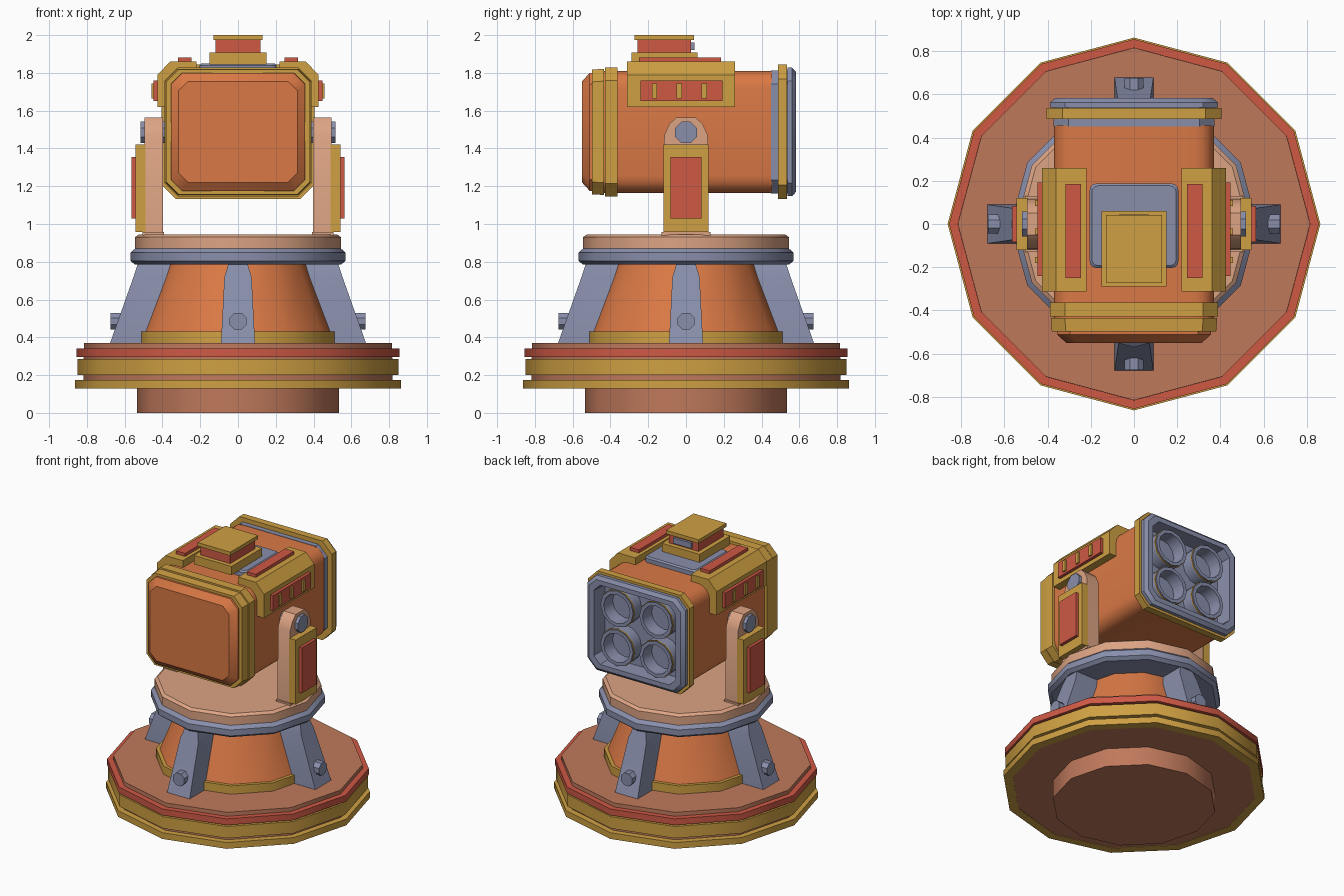
import bpy, bmesh, math
from math import pi, cos, sin

cube = bpy.data.objects.get("Cube")
if cube:
    bpy.data.objects.remove(cube)


def material(name, rgb):
    m = bpy.data.materials.new(name)
    m.use_nodes = True
    m.diffuse_color = (*rgb, 1)
    m.node_tree.nodes["Principled BSDF"].inputs["Base Color"].default_value = (*rgb, 1)
    return m


ORANGE = material("orange paint", (0.70, 0.19, 0.06))
GOLD = material("gold trim", (0.62, 0.35, 0.055))
RED = material("red accent", (0.62, 0.10, 0.06))
BROWN = material("clay brown", (0.52, 0.19, 0.105))
PEACH = material("pale peach", (0.72, 0.37, 0.23))
GREY = material("blue grey metal", (0.25, 0.275, 0.41))

# Maps section coordinates (u, v) and distance t to space, by loft axis
PLACE = {
    "x": lambda u, v, t: (t, u, v),
    "y": lambda u, v, t: (u, t, v),
    "z": lambda u, v, t: (u, v, t),
}


def loft(name, rings, mat, closed=False, turn=0.0):
    """Bridge equal-length rings of points; cap the ends or close into a ring."""
    bm = bmesh.new()
    loops = [[bm.verts.new(p) for p in ring] for ring in rings]
    n = len(loops[0])
    pairs = list(zip(loops, loops[1:]))
    if closed:
        pairs.append((loops[-1], loops[0]))
    else:
        bm.faces.new(loops[0])
        bm.faces.new(loops[-1])
    for a, b in pairs:
        for i in range(n):
            j = (i + 1) % n
            bm.faces.new((a[i], a[j], b[j], b[i]))
    bmesh.ops.recalc_face_normals(bm, faces=bm.faces)
    mesh = bpy.data.meshes.new(name)
    bm.to_mesh(mesh)
    bm.free()
    mesh.materials.append(mat)
    ob = bpy.data.objects.new(name, mesh)
    ob.rotation_euler.z = turn
    bpy.context.collection.objects.link(ob)
    bpy.ops.object.select_all(action="DESELECT")
    ob.select_set(True)
    bpy.context.view_layer.objects.active = ob
    bpy.ops.object.shade_smooth_by_angle(angle=math.radians(35))
    return ob


def lathe(name, profile, mat, axis="z", centre=(0, 0), n=12, phase=0.0, **kw):
    """Profile of (distance, radius) pairs turned around an axis."""
    rings = [[PLACE[axis](centre[0] + r * cos(phase + 2 * pi * i / n),
                          centre[1] + r * sin(phase + 2 * pi * i / n), t)
              for i in range(n)] for t, r in profile]
    return loft(name, rings, mat, **kw)


def rounded(hw, hh, r, seg):
    """Rectangle outline with rounded (or, with one segment, chamfered) corners."""
    pts = []
    for k, (sx, sy) in enumerate(((1, 1), (-1, 1), (-1, -1), (1, -1))):
        for i in range(seg + 1):
            a = pi / 2 * (k + i / seg)
            pts.append((sx * (hw - r) + r * cos(a), sy * (hh - r) + r * sin(a)))
    return pts


def shell(name, sections, mat, seg=1, axis="y", centre=(0, 1.4875), **kw):
    """Loft of (distance, half width, half height, corner) sections."""
    rings = [[PLACE[axis](centre[0] + u, centre[1] + v, t)
              for u, v in rounded(hw, hh, r, seg)] for t, hw, hh, r in sections]
    return loft(name, rings, mat, **kw)


def prism(name, outline, t0, t1, mat, axis):
    return loft(name, [[PLACE[axis](u, v, t) for u, v in outline] for t in (t0, t1)], mat)


def box(name, x, y, z, mat):
    return prism(name, [(x[0], y[0]), (x[1], y[0]), (x[1], y[1]), (x[0], y[1])], *z, mat, "z")


# Round base with its trim bands
lathe("base_drum", [(0, 0.535), (0.14, 0.535)], BROWN)
lathe("base_disc", [(0.132, 0.82), (0.37, 0.815)], BROWN)
for name, z0, z1, r, mat in (("base_lower_band", 0.13, 0.175, 0.862, GOLD),
                             ("base_middle_band", 0.2, 0.285, 0.85, GOLD),
                             ("base_upper_band", 0.297, 0.342, 0.855, RED)):
    lathe(name, [(z0, 0.8), (z0, r), (z1, r), (z1, 0.8)], mat, closed=True)

# Conical pedestal and turntable
lathe("pedestal_collar", [(0.365, 0.535), (0.43, 0.535)], GOLD)
lathe("pedestal_cone", [(0.42, 0.515), (0.79, 0.37)], ORANGE)
lathe("turntable_ring", [(0.785, 0.545), (0.805, 0.57), (0.848, 0.57), (0.87, 0.545)], GREY)
lathe("turntable", [(0.865, 0.545), (0.93, 0.545), (0.945, 0.525)], PEACH)

# Four buttresses, each with a bolt
for k in range(4):
    rings = [[(a, -w, z), (b, -w, z), (b, w, z), (a, w, z)] for z, a, b, w in
             ((0.368, 0.44, 0.678, 0.09), (0.72, 0.34, 0.553, 0.072), (0.79, 0.32, 0.53, 0.05))]
    loft("buttress", rings, GREY, turn=k * pi / 2)
    lathe("buttress_bolt", [(0.55, 0.048), (0.675, 0.048)], GREY, "x", (0, 0.485),
          n=8, phase=pi / 8, turn=k * pi / 2)

# Main housing: open at the back so that the bores can sink in
shell("housing", [(-0.44, 0.37, 0.3225, 0.09), (0.456, 0.37, 0.3225, 0.09),
                  (0.456, 0.33, 0.28, 0.05), (0.35, 0.33, 0.28, 0.05)], ORANGE, seg=4)
shell("front_cap", [(-0.42, 0.356, 0.316, 0.06), (-0.51, 0.356, 0.312, 0.06),
                    (-0.55, 0.314, 0.268, 0.05)], ORANGE)
shell("front_outer_frame", [(-0.497, 0.38, 0.33, 0.065), (-0.435, 0.385, 0.334, 0.065)], GOLD)
shell("front_inner_frame", [(-0.428, 0.388, 0.342, 0.07), (-0.363, 0.388, 0.342, 0.07)], GOLD)
shell("back_frame", [(0.486, 0.35, 0.3, 0.05), (0.486, 0.405, 0.356, 0.075),
                     (0.536, 0.405, 0.356, 0.075), (0.536, 0.35, 0.3, 0.05)], GOLD, closed=True)
shell("back_housing", [(0.45, 0.372, 0.325, 0.07), (0.538, 0.372, 0.325, 0.07),
                       (0.538, 0.388, 0.34, 0.07), (0.562, 0.388, 0.34, 0.07),
                       (0.582, 0.365, 0.318, 0.06), (0.582, 0.325, 0.285, 0.05),
                       (0.465, 0.32, 0.28, 0.05)], GREY)

# Four launch tubes
for sx in (1, -1):
    for sz in (1, -1):
        c = (sx * 0.155, 1.4875 + sz * 0.14)
        lathe("launch_tube", [(0.46, 0.13), (0.565, 0.13), (0.565, 0.105), (0.47, 0.1)],
              GREY, "y", c)
        lathe("tube_collar", [(0.548, 0.12), (0.548, 0.134), (0.556, 0.134), (0.556, 0.12)],
              GOLD, "y", c, closed=True)

# Parts mirrored on both sides
for s, side in ((1, "left"), (-1, "right")):
    def span(a, b):
        return sorted((s * a, s * b))

    # Yoke arm with armour plate and pivot
    half = [(0.12, 0.94), (0.115, 1.47), (0.088, 1.53), (0.05, 1.565)]
    outline = half + [(-y, z) for y, z in reversed(half)]
    prism(side + "_arm", outline, s * 0.398, s * 0.495, PEACH, "x")
    box(side + "_arm_foot", span(0.392, 0.505), (-0.13, 0.13), (0.94, 0.957), PEACH)
    box(side + "_arm_plate", span(0.49, 0.543), (-0.12, 0.12), (0.957, 1.42), GOLD)
    box(side + "_arm_panel", span(0.54, 0.565), (-0.083, 0.083), (1.03, 1.355), RED)
    lathe(side + "_pivot", [(s * 0.35, 0.062), (s * 0.517, 0.062)], GREY, "x",
          (0, 1.485), n=8, phase=pi / 8)

    # Corner bracket wrapping the upper edge of the housing
    bracket = [(0.22, 1.79), (0.22, 1.86), (0.36, 1.86), (0.425, 1.79), (0.425, 1.62),
               (0.355, 1.62), (0.355, 1.75), (0.32, 1.79)]
    prism(side + "_bracket", [(s * x, z) for x, z in bracket], -0.312, 0.26, GOLD, "y")
    box(side + "_top_strip", span(0.245, 0.317), (-0.25, 0.185), (1.855, 1.882), RED)
    box(side + "_side_strip", span(0.42, 0.447), (-0.24, 0.193), (1.65, 1.76), RED)
    for y in (-0.167, -0.035, 0.097):
        box(side + "_strip_bar", span(0.44, 0.457), (y - 0.014, y + 0.014), (1.665, 1.745), GOLD)

# Roof plate and sensor block
shell("roof_plate", [(1.80, 0.205, 0.195, 0.03), (1.84, 0.205, 0.195, 0.03),
                     (1.85, 0.195, 0.185, 0.03)], GREY, seg=3, axis="z", centre=(0, -0.008))
box("sensor_base", (-0.15, 0.15), (-0.288, 0.06), (1.845, 1.908), GOLD)
box("sensor_body", (-0.118, 0.118), (-0.257, 0.027), (1.9, 1.98), RED)
box("sensor_cap", (-0.13, 0.13), (-0.273, 0.042), (1.974, 2.0), GOLD)
box("sensor_lens", (-0.07, 0.07), (0.02, 0.045), (1.922, 1.962), GREY)
